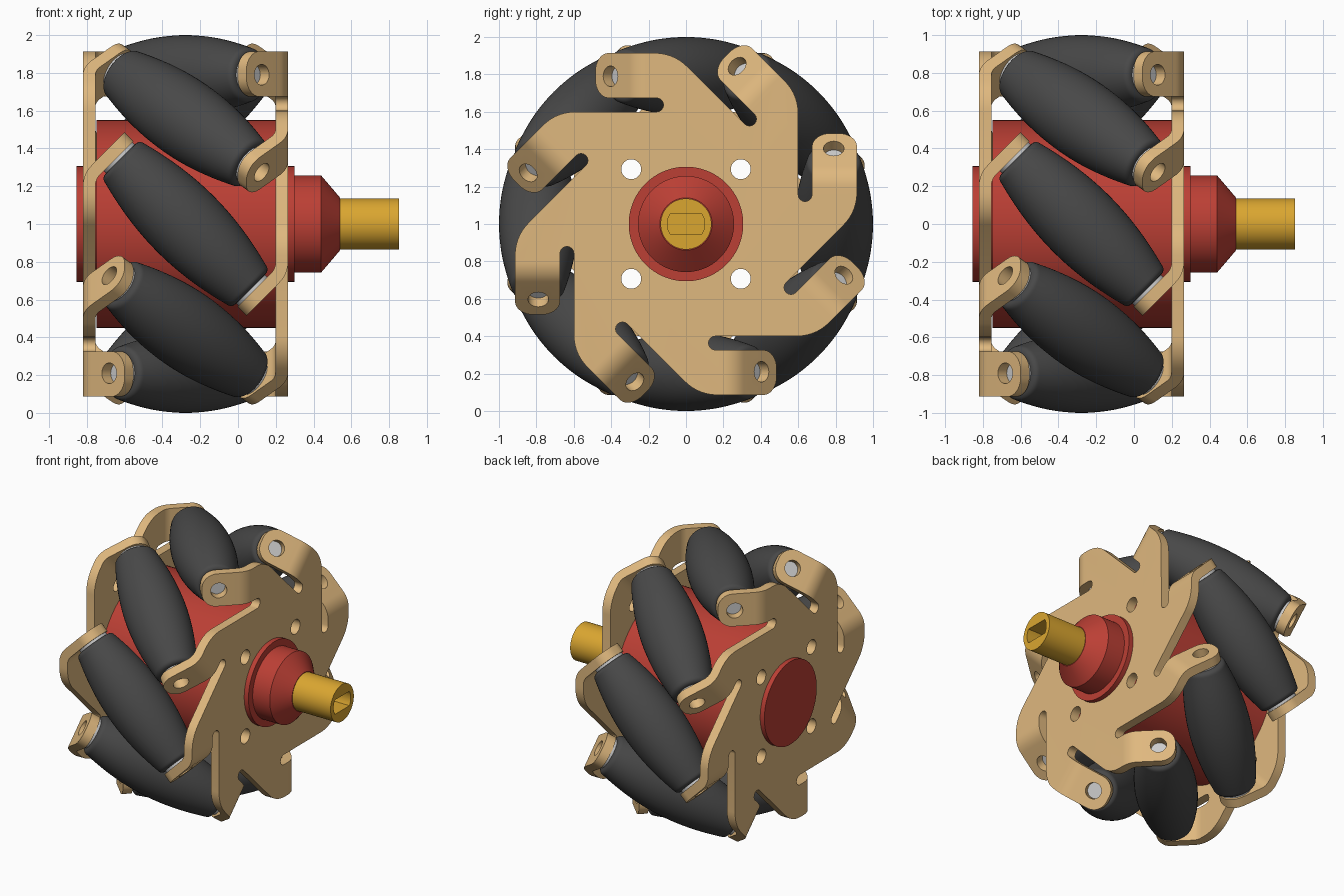
import bpy, bmesh
from math import pi, sin, cos, sqrt, radians, tan
from mathutils import Matrix, Vector

if "Cube" in bpy.data.objects:
    bpy.data.objects.remove(bpy.data.objects["Cube"])

XC = -0.278                      # middle of the wheel along its axle
CENTRE = Matrix.Translation((XC, 0, 1))
D = 0.79                         # roller axis distance from the axle
RX = lambda a: Matrix.Rotation(a, 4, 'X')


def material(name, rgb):
    m = bpy.data.materials.new(name)
    m.diffuse_color = (*rgb, 1)
    m.use_nodes = True
    m.node_tree.nodes["Principled BSDF"].inputs["Base Color"].default_value = m.diffuse_color
    return m


BRASS = material("tan_metal", (0.74, 0.48, 0.21))
RED = material("red", (0.50, 0.05, 0.035))
GOLD = material("gold", (0.70, 0.38, 0.03))
RUBBER = material("rubber", (0.065, 0.065, 0.065))


def make(name, bm, mat=None):
    bmesh.ops.recalc_face_normals(bm, faces=bm.faces[:])
    me = bpy.data.meshes.new(name)
    bm.to_mesh(me)
    bm.free()
    ob = bpy.data.objects.new(name, me)
    bpy.context.collection.objects.link(ob)
    if mat:
        me.materials.append(mat)
    return ob


def smooth(ob, angle=30):
    bpy.ops.object.select_all(action='DESELECT')
    ob.select_set(True)
    bpy.context.view_layer.objects.active = ob
    bpy.ops.object.shade_smooth_by_angle(angle=radians(angle))


def cut(ob, cutter):
    mod = ob.modifiers.new("holes", 'BOOLEAN')
    mod.object, mod.operation, mod.solver = cutter, 'DIFFERENCE', 'EXACT'
    dg = bpy.context.evaluated_depsgraph_get()
    me = bpy.data.meshes.new_from_object(ob.evaluated_get(dg))
    ob.modifiers.clear()
    ob.data = me
    bpy.data.objects.remove(cutter)


def lathe(bm, prof, n=64, mat=Matrix()):
    """Revolve (x, radius) points about the local x axis, capped at both ends."""
    rings = [[bm.verts.new(mat @ Vector((x, r * cos(2 * pi * i / n), r * sin(2 * pi * i / n))))
              for i in range(n)] for x, r in prof]
    for a, b in zip(rings, rings[1:]):
        for i in range(n):
            j = (i + 1) % n
            bm.faces.new((a[i], a[j], b[j], b[i]))
    bm.faces.new(rings[0])
    bm.faces.new(rings[-1])


# --- red hub: drum, flanges, collar and cone
bm = bmesh.new()
lathe(bm, [(-0.855, 0.306), (-0.75, 0.306), (-0.75, 0.55), (0.20, 0.55), (0.20, 0.306),
           (0.30, 0.306), (0.30, 0.257), (0.44, 0.257), (0.54, 0.14)], 96,
      Matrix.Translation((0, 0, 1)))
hub = make("hub_drum", bm, RED)


def bolt_holes(bm, x0, x1, base=Matrix()):
    for k in range(4):
        a = pi / 4 + k * pi / 2
        lathe(bm, [(x0, 0.053), (x1, 0.053)], 32,
              base @ Matrix.Translation((0, 0.414 * cos(a), 0.414 * sin(a))))


bm = bmesh.new()
bolt_holes(bm, -0.9, 0.4, Matrix.Translation((0, 0, 1)))
cut(hub, make("hub_cutter", bm))
smooth(hub, 25)

# --- gold output shaft with a double-D socket
bm = bmesh.new()
lathe(bm, [(0.50, 0.136), (0.852, 0.136)], 64, Matrix.Translation((0, 0, 1)))
shaft = make("drive_shaft", bm, GOLD)
bm = bmesh.new()
t0 = 0.56
ring = [(0.1 * cos(t), 0.1 * sin(t)) for t in
        [s + t0 * (i / 4 - 1) for s in (0, pi) for i in range(9)]]
face = bm.faces.new([bm.verts.new((0.70, y, 1 + z)) for y, z in ring])
ext = bmesh.ops.extrude_face_region(bm, geom=[face])
bmesh.ops.translate(bm, vec=(0.3, 0, 0), verts=[v for v in ext['geom'] if isinstance(v, bmesh.types.BMVert)])
cut(shaft, make("socket_cutter", bm))
smooth(shaft)

# --- side plates: eight arms whose tips bend 45 degrees towards the rollers
X0, T = 0.51, 0.033              # plate middle and half thickness (from wheel centre)
UI, UO, US = 0.674, 0.914, 0.60  # arm inner edge, arm outer edge, slot edge
S_TAB = 0.538                    # tab distance along the roller axis
V_BEND = S_TAB * sqrt(2) - X0
R_BEND = 0.12
B0 = V_BEND - R_BEND * tan(pi / 8)


def plate_outline():
    """(u, v) points for one eighth; the step between points 8 and 9 is the arm mouth."""
    r = 0.1 / tan(pi / 8)
    pts = [(UO - r + r * cos(a), 0.166 + r * sin(a)) for a in [-pi / 4 * (1 - i / 7) for i in range(8)]]
    pts += [(UO, B0), (UI, B0)]
    m, h = (UI + US) / 2, (UI - US) / 2
    pts += [(m + h * cos(a), 0.157 - h * sin(a)) for a in [pi * i / 8 for i in range(9)]]
    return pts


def tab_sections():
    """Loft stations: (x, v, normal angle, edge inset)."""
    out = []
    for i in range(9):
        a = pi / 4 * i / 8
        out.append((X0 - R_BEND * (1 - cos(a)), B0 + R_BEND * sin(a), a, 0))
    hole = S_TAB / sqrt(2)
    end, rad = 0.115, 0.1
    for i in range(9):
        th = pi / 2 * i / 8
        d = (end - rad + rad * sin(th)) / sqrt(2)
        out.append((hole - d, hole + d, pi / 4, rad * (1 - cos(th))))
    return out


def make_plate(name, turn):
    bm = bmesh.new()
    local, n = plate_outline(), len(plate_outline())
    flat = [RX(k * pi / 4) @ Vector((0, u, v)) for k in range(8) for u, v in local]
    lo, hi = ([bm.verts.new(p + Vector((x, 0, 0))) for p in flat] for x in (X0 - T, X0 + T))
    bm.faces.new(lo)
    bm.faces.new(hi)
    for i in range(len(flat)):
        if i % n != 8:
            j = (i + 1) % len(flat)
            bm.faces.new((lo[i], lo[j], hi[j], hi[i]))
    for k in range(8):
        rings = []
        for x, v, a, inset in tab_sections():
            corners = [(UI + inset, -T), (UO - inset, -T), (UO - inset, T), (UI + inset, T)]
            rings.append([bm.verts.new(RX(k * pi / 4) @ Vector((x + t * cos(a), u, v + t * sin(a))))
                          for u, t in corners])
        for p, q in zip(rings, rings[1:]):
            for i in range(4):
                bm.faces.new((p[i], p[(i + 1) % 4], q[(i + 1) % 4], q[i]))
        bm.faces.new(rings[-1])
    bmesh.ops.remove_doubles(bm, verts=bm.verts[:], dist=1e-4)
    ob = make(name, bm, BRASS)
    # bolt holes and roller pin holes
    bm = bmesh.new()
    bolt_holes(bm, X0 - 0.1, X0 + 0.1)
    for k in range(8):
        lathe(bm, [(S_TAB - 0.06, 0.055), (S_TAB + 0.06, 0.055)], 32, roller_frame(k))
    cut(ob, make("plate_cutter", bm))
    smooth(ob)
    ob.matrix_world = CENTRE @ Matrix.Rotation(turn, 4, 'Y')


def roller_frame(k):
    return RX(k * pi / 4) @ Matrix.Translation((0, D, 0)) @ Matrix.Rotation(-pi / 4, 4, 'Y')


make_plate("right_side_plate", 0)
make_plate("left_side_plate", pi)

# --- barrel rollers whose bulge follows the wheel's outer circle, with grey cores
HALF, F = 0.487, 0.03
barrel = lambda s: 1 - sqrt(D * D + s * s / 2)
side = [(s, barrel(s)) for s in [(HALF - F) * i / 10 for i in range(11)]]
side += [(HALF - F + F * sin(a), barrel(HALF - F) - F * (1 - cos(a)) - 0.004 * i / 5)
         for i, a in [(i, pi / 2 * i / 5) for i in range(1, 6)]]
profile = [(-s, r) for s, r in side[:0:-1]] + side
for k in range(8):
    bm = bmesh.new()
    lathe(bm, profile, 48)
    ob = make(f"roller_{k + 1}", bm, RUBBER)
    smooth(ob, 40)
    ob.matrix_world = CENTRE @ roller_frame(k)
    bm = bmesh.new()
    lathe(bm, [(-0.505, 0.108), (0.505, 0.108)], 32)
    ob = make(f"roller_core_{k + 1}", bm)
    smooth(ob)
    ob.matrix_world = CENTRE @ roller_frame(k)
